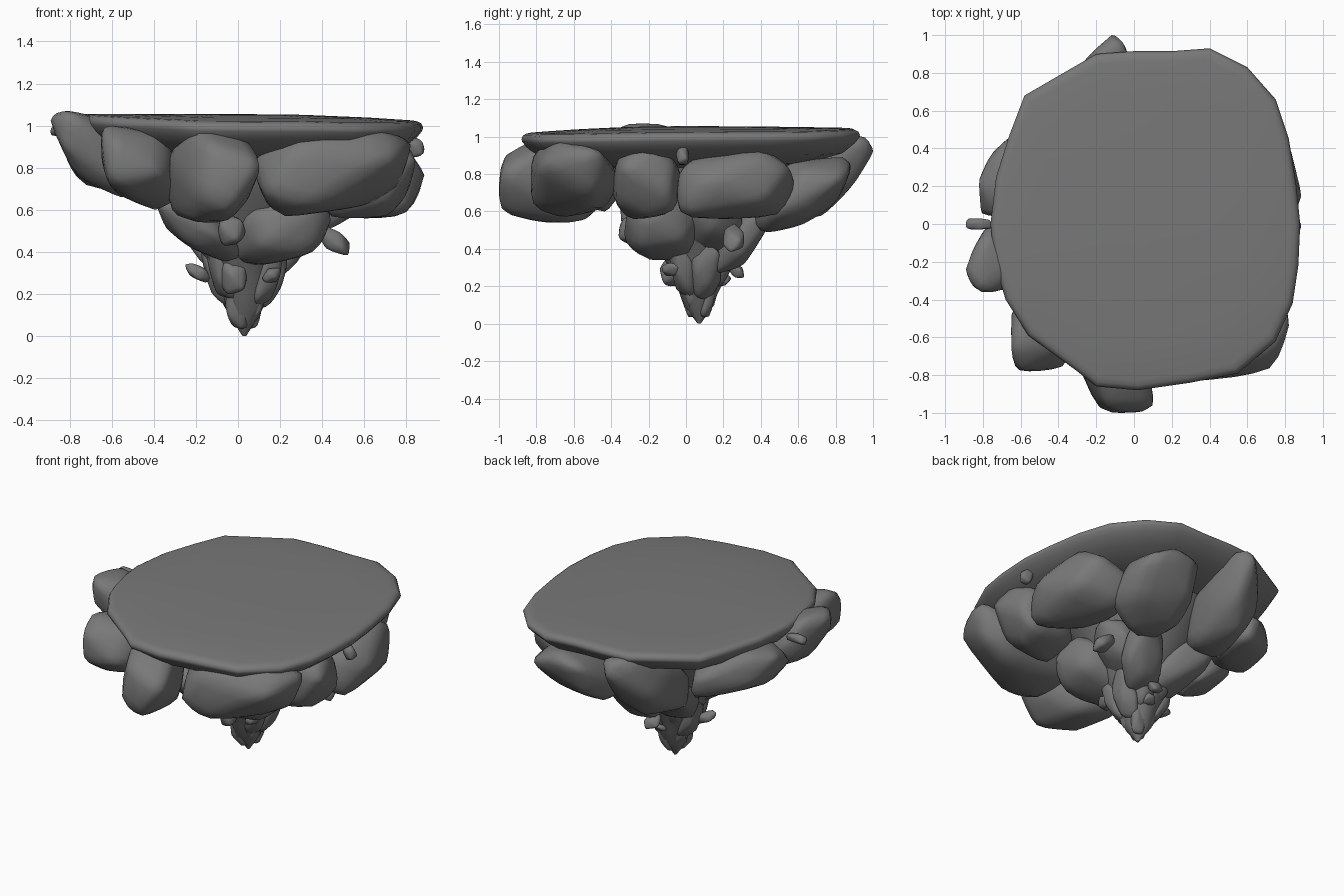
import bpy
import bmesh
import math
import random
from mathutils import Vector

random.seed(11)

if "Cube" in bpy.data.objects:
    bpy.data.objects.remove(bpy.data.objects["Cube"], do_unlink=True)

stone = bpy.data.materials.new("grey_stone")
stone.use_nodes = True
grey = (0.19, 0.19, 0.19, 1)
stone.diffuse_color = grey
stone.node_tree.nodes["Principled BSDF"].inputs["Base Color"].default_value = grey


def finish(bm, name, angle):
    """Turn a bmesh into a shaded object made of stone."""
    bmesh.ops.recalc_face_normals(bm, faces=bm.faces[:])
    for face in bm.faces:
        face.smooth = True
    mesh = bpy.data.meshes.new(name)
    bm.to_mesh(mesh)
    bm.free()
    mesh.set_sharp_from_angle(angle=math.radians(angle))
    mesh.materials.append(stone)
    obj = bpy.data.objects.new(name, mesh)
    bpy.context.collection.objects.link(obj)


def boulder(name, xs, ys, zs, lean=(0, 0, 1), stretch=0.0, corners=14):
    """Softened faceted rock, stretched along its lean and sized to a box."""
    axis = Vector(lean).normalized()
    bm = bmesh.new()
    turn = random.uniform(0, math.tau)
    for i in range(corners):
        h = 1 - 2 * (i + 0.5) / corners
        a = turn + i * math.pi * (3 - math.sqrt(5)) + random.uniform(-0.3, 0.3)
        r = math.sqrt(1 - h * h)
        p = Vector((r * math.cos(a), r * math.sin(a), h))
        p = Vector([math.copysign(abs(c) ** 0.7, c) for c in p])
        p *= random.uniform(0.9, 1.1)
        bm.verts.new(p + axis * p.dot(axis) * stretch)
    bmesh.ops.convex_hull(bm, input=bm.verts[:])
    bmesh.ops.delete(bm, geom=[v for v in bm.verts if not v.link_faces], context="VERTS")
    bmesh.ops.subdivide_edges(bm, edges=bm.edges[:], cuts=3, use_grid_fill=True)
    for _ in range(2):
        bmesh.ops.smooth_vert(bm, verts=bm.verts[:], factor=0.5,
                              use_axis_x=True, use_axis_y=True, use_axis_z=True)
    for k, (lo, hi) in enumerate((xs, ys, zs)):
        low = min(v.co[k] for v in bm.verts)
        span = max(v.co[k] for v in bm.verts) - low
        for v in bm.verts:
            v.co[k] = lo + (v.co[k] - low) / span * (hi - lo)
    finish(bm, name, 60)


def skin(bm, rings):
    """Bridge successive rings of vertices and cap both ends."""
    for a, b in zip(rings, rings[1:]):
        n = len(a)
        for i in range(n):
            bm.faces.new((a[i], a[(i + 1) % n], b[(i + 1) % n], b[i]))
    for ring in (rings[0], rings[-1]):
        middle = sum((v.co for v in ring), Vector()) / len(ring)
        tip = bm.verts.new(middle)
        for i, v in enumerate(ring):
            bm.faces.new((v, ring[(i + 1) % len(ring)], tip))


# Gently domed ground slab with a thin rim and a sloping underside
outline = [(-.58, .68), (-.2, .9), (0, .915), (.2, .915), (.4, .93), (.6, .83),
           (.75, .66), (.82, .45), (.86, .2), (.88, 0), (.87, -.22), (.84, -.42),
           (.75, -.62), (.55, -.79), (.3, -.84), (.02, -.88), (-.2, -.86),
           (-.3, -.78), (-.56, -.59), (-.68, -.4), (-.74, -.2), (-.76, 0),
           (-.73, .25), (-.66, .47)]


def ground(x, y):
    return 1.056 - 0.045 * max(x, 0) ** 2 - (0.05 if y < 0 else 0.012) * y * y


bm = bmesh.new()
rings = []
for scale, drop in ((.4, .22), (.7, .19), (.9, .13), (.97, .075), (.995, .045), (1, .03),
                    (.99, .012), (.97, .003), (.94, 0), (.7, 0), (.35, 0)):
    rings.append([bm.verts.new((x * scale, y * scale, ground(x * scale, y * scale) - drop))
                  for x, y in outline])
skin(bm, rings)
finish(bm, "ground_slab", 75)

# Tapering core that carries the rocks
bm = bmesh.new()
rings = []
for z, radius in ((0, .008), (.1, .08), (.2, .125), (.35, .18), (.5, .27), (.65, .38), (.9, .5)):
    rings.append([])
    for i in range(10):
        a = math.tau * i / 10
        r = radius * random.uniform(0.9, 1.1)
        rings[-1].append(bm.verts.new((.03 + r * math.cos(a), .07 + r * math.sin(a), z)))
skin(bm, rings)
finish(bm, "tapering_core", 40)

# Upper ring of large boulders
boulder("front_left_boulder", (.08, .82), (-.83, -.36), (.57, .98), (1, .1, .25), .5)
boulder("front_boulder", (-.33, .1), (-1, -.45), (.54, .98), (.35, -.6, .1), .5)
boulder("front_right_boulder", (-.65, -.28), (-.78, -.35), (.6, 1), (-.4, -.3, .6), .4)
boulder("right_boulder", (-.89, -.48), (-.36, .02), (.66, 1.07), (-.8, -.2, .7), 1)
boulder("left_front_boulder", (.4, .84), (-.39, -.02), (.56, .95), (.6, 0, .5), .3)
boulder("left_boulder", (.42, .885), (-.05, .58), (.56, .93), (-.3, .8, .12), .4)
boulder("left_back_boulder", (.11, .59), (.36, .88), (.49, .89), (.1, .7, .6), .8)
boulder("back_boulder", (-.33, -.01), (.36, 1), (.54, 1.01), (.1, .8, .6), 1)
boulder("right_back_boulder", (-.82, -.36), (.04, .58), (.67, .98), (-.5, -.45, .35), .6)

# Middle ring of slanting rocks
boulder("middle_front_right_rock", (-.39, .02), (-.35, .1), (.34, .68), (-.7, -.2, .6), 1.5)
boulder("middle_front_left_rock", (-.04, .44), (-.33, .08), (.34, .68), (.5, -.3, .4), .3)
boulder("middle_left_rock", (.1, .42), (.0, .3), (.37, .68), (.5, .2, .6), .8)
boulder("middle_back_left_rock", (.02, .32), (.14, .47), (.27, .66), (.2, .7, .7), 1.6)
boulder("middle_back_right_rock", (-.3, .04), (.1, .45), (.3, .68), (-.4, .6, .7), 1.5)

# Upright shards wrapped around the lower core
for i in range(7):
    a = math.tau * (i + 0.3) / 7
    x, y = .03 + .13 * math.cos(a), .07 + .13 * math.sin(a)
    low = .13 + .05 * (i % 3)
    boulder(f"core_shard_{i}", (x - .08, x + .08), (y - .08, y + .08), (low, low + .3),
            (math.cos(a), math.sin(a), 2), 1.2, 12)
for i in range(4):
    a = math.tau * (i + 0.6) / 4
    x, y = .03 + .06 * math.cos(a), .07 + .055 * math.sin(a)
    low = .035 + .03 * (i % 2)
    boulder(f"tip_shard_{i}", (x - .055, x + .055), (y - .05, y + .05), (low, low + .22),
            (math.cos(a), math.sin(a), 3), 1.2, 12)

# Loose pebbles and splinters: centre, half sizes and lean
pebbles = {
    "slab_pebble_right": ((-.82, 0, .98), (.07, .03, .03), (1, 0, 0)),
    "slab_pebble_left": ((.84, -.02, .9), (.045, .033, .05), (.4, 0, -1)),
    "hanging_pebble_left": ((.455, .255, .46), (.075, .055, .075), (.8, 0, -.7)),
    "front_splinter": ((-.03, -.3, .5), (.065, .06, .07), (0, 0, 1)),
    "low_front_splinter": ((-.02, -.08, .28), (.06, .06, .08), (0, 0, 1)),
    "low_right_splinter": ((-.19, .05, .3), (.06, .04, .045), (1, 0, -.4)),
    "low_left_splinter": ((.16, -.08, .29), (.045, .05, .035), (1, 0, .3)),
    "low_back_splinter": ((.06, .27, .29), (.05, .04, .045), (0, 1, -.5)),
    "tip_back_splinter": ((.05, .19, .23), (.04, .05, .03), (0, 1, .3)),
}
for name, (centre, half, lean) in pebbles.items():
    boulder(name, *[(c - h, c + h) for c, h in zip(centre, half)], lean, 1, 10)
